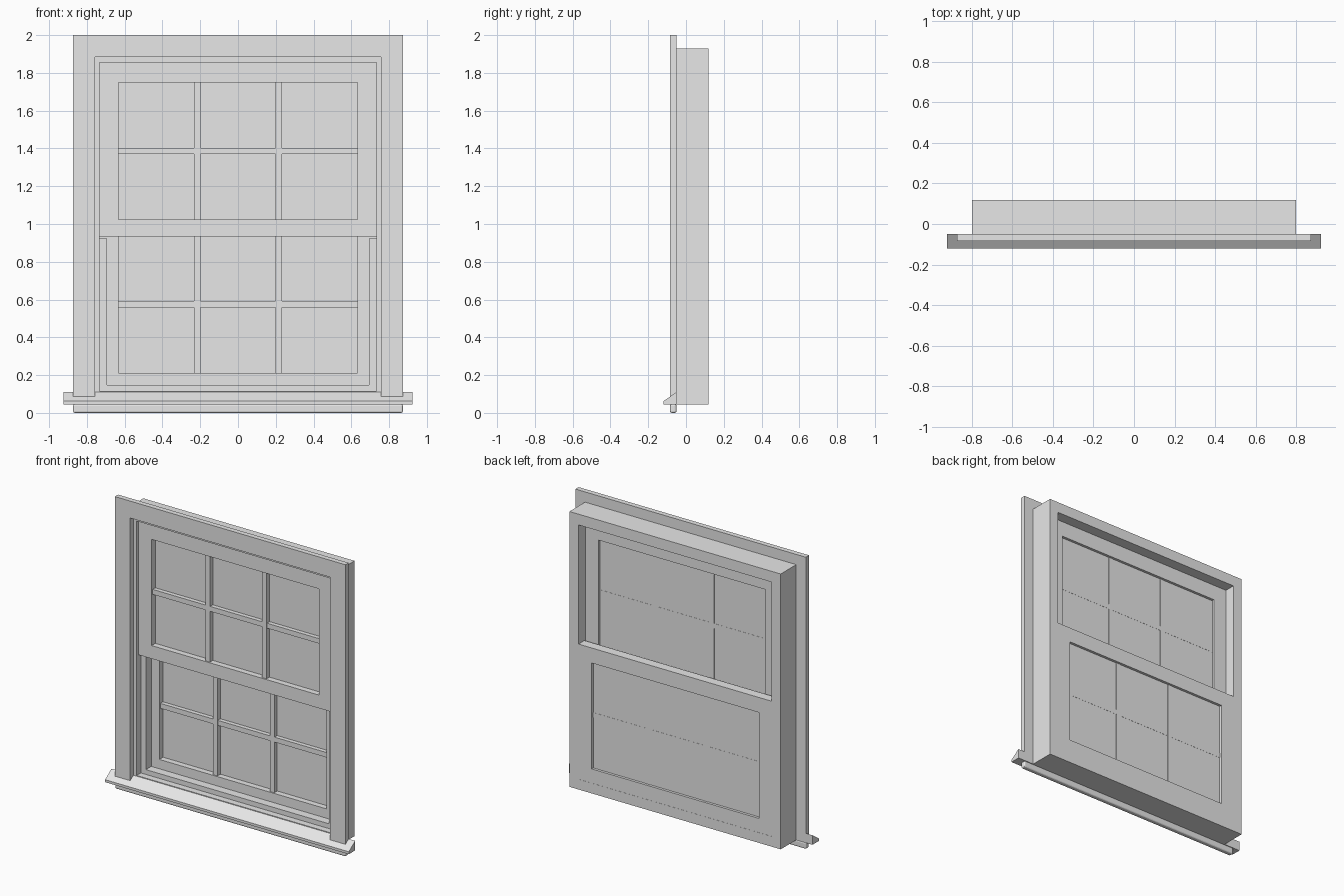
import bpy, bmesh

cube = bpy.data.objects.get("Cube")
if cube:
    bpy.data.objects.remove(cube, do_unlink=True)

paint = bpy.data.materials.new("light_grey_paint")
paint.use_nodes = True
COLOR = (0.8, 0.8, 0.8, 1)
paint.diffuse_color = COLOR
paint.node_tree.nodes["Principled BSDF"].inputs["Base Color"].default_value = COLOR


def finish(name, bm):
    bmesh.ops.recalc_face_normals(bm, faces=bm.faces)
    mesh = bpy.data.meshes.new(name)
    bm.to_mesh(mesh)
    bm.free()
    mesh.materials.append(paint)
    obj = bpy.data.objects.new(name, mesh)
    bpy.context.collection.objects.link(obj)
    return obj


def prism(name, points, axis, start, end):
    """Extrude an outline along x (points are y, z) or y (points are x, z)."""
    bm = bmesh.new()
    place = (lambda p: (start, p[0], p[1])) if axis == "x" else (lambda p: (p[0], start, p[1]))
    face = bm.faces.new([bm.verts.new(place(p)) for p in points])
    out = bmesh.ops.extrude_face_region(bm, geom=[face])
    verts = [g for g in out["geom"] if isinstance(g, bmesh.types.BMVert)]
    shift = (end - start, 0, 0) if axis == "x" else (0, end - start, 0)
    bmesh.ops.translate(bm, vec=shift, verts=verts)
    return finish(name, bm)


def box(name, x0, x1, y0, y1, z0, z1):
    return prism(name, [(x0, z0), (x1, z0), (x1, z1), (x0, z1)], "y", y0, y1)


def frame(name, outer, inner, y0, y1):
    """Rectangular ring; outer and inner are (half width, bottom, top)."""
    bm = bmesh.new()
    rings = []
    for y in (y0, y1):
        for w, b, t in (outer, inner):
            rings.append([bm.verts.new(c) for c in
                          ((-w, y, b), (w, y, b), (w, y, t), (-w, y, t))])
    fo, fi, bo, bi = rings
    for i in range(4):
        j = (i + 1) % 4
        for a, b in ((fo, fi), (fi, bi), (bi, bo), (bo, fo)):
            bm.faces.new((a[i], a[j], b[j], b[i]))
    return finish(name, bm)


def sash(name, half, bottom, top, pane_bottom, pane_top, y0, y1):
    pane = 0.633
    frame(name + "_sash", (half, bottom, top), (pane, pane_bottom, pane_top), y0, y1)
    glass_front, glass_back = y0 + 0.04, y1 - 0.018
    box(name + "_glass", -pane, pane, glass_front, glass_back, pane_bottom, pane_top)
    # glazing bars: two upright, one level
    bar, front = 0.017, y0 + 0.008
    for side, x in (("right", -0.215), ("left", 0.215)):
        box(f"{name}_upright_bar_{side}", x - bar, x + bar, front, glass_back + 0.002,
            pane_bottom, pane_top)
    mid = (pane_bottom + pane_top) / 2
    box(name + "_level_bar", -pane, pane, front + 0.003, glass_back + 0.001,
        mid - bar, mid + bar)


# jamb box around both sashes
OPEN = 0.732
frame("jamb_frame", (0.80, 0.045, 1.93), (OPEN, 0.115, 1.856), -0.05, 0.118)

# sliding sashes, upper one in the outer track
sash("upper", OPEN, 0.933, 1.856, 1.023, 1.75, -0.03, 0.043)
sash("lower", OPEN, 0.115, 1.04, 0.212, 0.937, 0.053, 0.117)

# stop strips below the upper sash
for side, s in (("left", 1), ("right", -1)):
    x0, x1 = sorted((s * 0.694, s * OPEN))
    box("stop_strip_" + side, x0, x1, -0.005, 0.053, 0.115, 0.922)
box("stop_strip_bottom", -0.694, 0.694, -0.005, 0.053, 0.115, 0.148)

# mitred casing
W, IN, TOP, IN_TOP = 0.873, 0.757, 2.0, 1.884
for side, s in (("left", 1), ("right", -1)):
    prism("casing_" + side, [(s * W, 0.085), (s * W, TOP), (s * IN, IN_TOP), (s * IN, 0.085)],
          "y", -0.085, -0.05)
prism("casing_top", [(-W, TOP), (W, TOP), (IN, IN_TOP), (-IN, IN_TOP)], "y", -0.085, -0.05)

# sloped sill and the rounded apron under it
prism("sill", [(-0.05, 0.045), (-0.12, 0.045), (-0.12, 0.062), (-0.05, 0.11)],
      "x", -0.923, 0.923)
apron = box("apron", -W, W, -0.085, -0.05, 0.0, 0.046)
bevel = apron.modifiers.new("rounded_edges", "BEVEL")
bevel.width = 0.01
bevel.segments = 3
